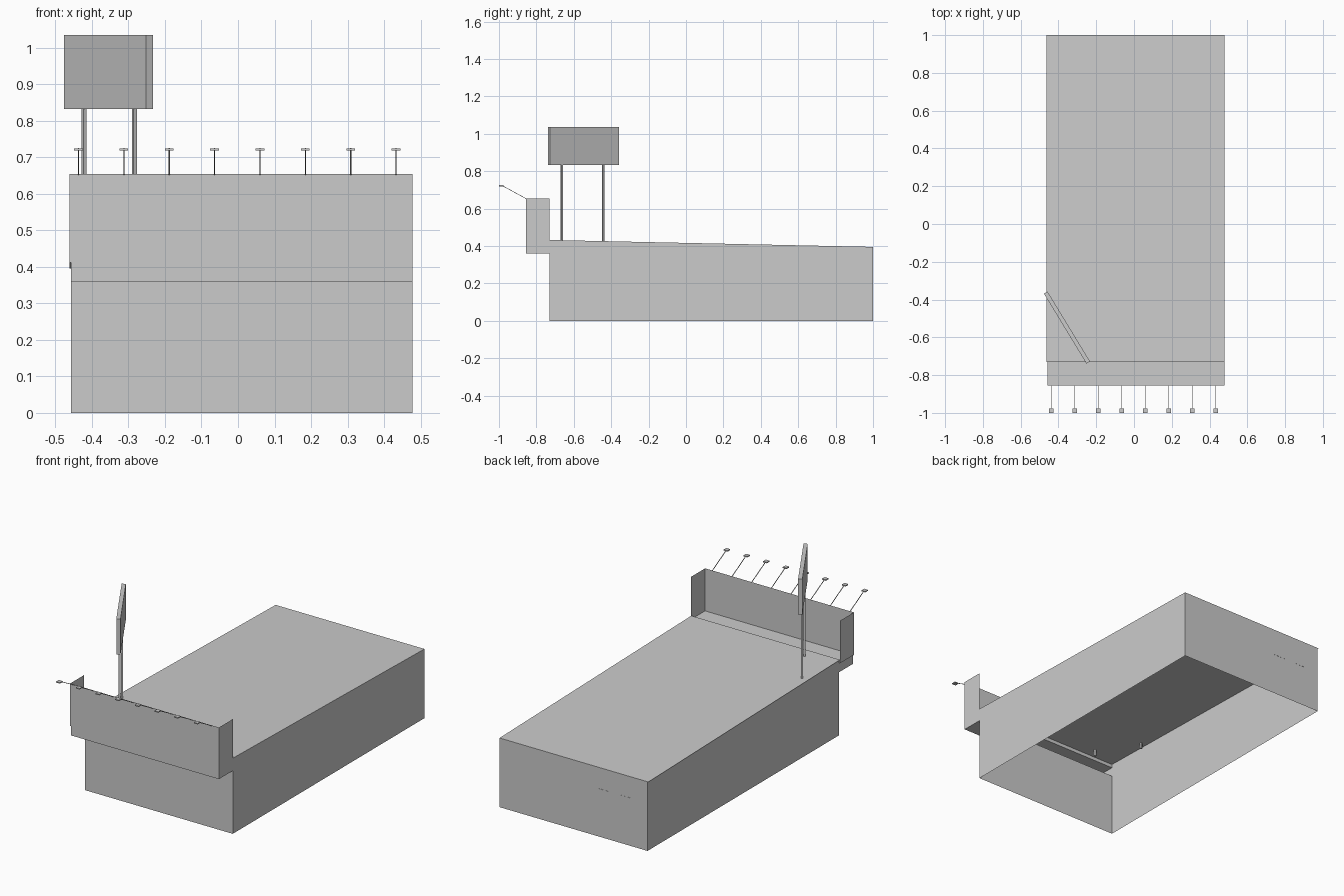
import bpy
import math
from mathutils import Vector, Matrix

if "Cube" in bpy.data.objects:
    bpy.data.objects.remove(bpy.data.objects["Cube"])

XL, XR = -0.457, 0.478            # building sides
YF, YB, YC = -0.73, 1.0, -0.855   # front wall, back wall, canopy face
ROOF_F, ROOF_B = 0.432, 0.395     # roof height at front and back
SOFFIT, DECK, TOP = 0.36, 0.412, 0.655


def mesh(name, verts, faces):
    me = bpy.data.meshes.new(name)
    me.from_pydata(verts, [], faces)
    me.update()
    ob = bpy.data.objects.new(name, me)
    bpy.context.collection.objects.link(ob)
    return ob


def sheet(name, *pts):
    return mesh(name, pts, [tuple(range(len(pts)))])


def box(name, center, size, rot=None):
    bpy.ops.mesh.primitive_cube_add(size=1)
    ob = bpy.context.object
    ob.name = name
    m = rot.to_4x4() if rot else Matrix.Identity(4)
    ob.matrix_world = Matrix.Translation(center) @ m @ Matrix.Diagonal((*size, 1))
    return ob


# Building shell: thin walls, open underneath
for name, x in (("left_wall", XL), ("right_wall", XR)):
    sheet(name, (x, YF, 0), (x, YB, 0), (x, YB, ROOF_B), (x, YF, ROOF_F))
sheet("back_wall", (XR, YB, 0), (XL, YB, 0), (XL, YB, ROOF_B), (XR, YB, ROOF_B))
sheet("front_wall", (XL, YF, 0), (XR, YF, 0), (XR, YF, SOFFIT), (XL, YF, SOFFIT))

# Sloping roof and the small step down to the canopy deck
XE = -0.462
sheet("roof", (XE, YF, ROOF_F), (XR, YF, ROOF_F), (XR, YB, ROOF_B), (XE, YB, ROOF_B))
sheet("roof_step", (XE, YF, DECK), (XR, YF, DECK), (XR, YF, ROOF_F), (XE, YF, ROOF_F))

# Front canopy: soffit, deck, face and two side panels
for name, z in (("canopy_soffit", SOFFIT), ("canopy_deck", DECK)):
    sheet(name, (XL, YC, z), (XR, YC, z), (XR, YF, z), (XL, YF, z))
sheet("canopy_face", (XL, YC, SOFFIT), (XR, YC, SOFFIT), (XR, YC, TOP),
      (XE, YC, TOP), (XE, YC, DECK), (XL, YC, DECK))
for side, x, xu in (("left", XL, XE), ("right", XR, XR)):
    sheet(side + "_canopy_end", (x, YC, SOFFIT), (x, YF, SOFFIT), (x, YF, DECK), (x, YC, DECK))
    sheet(side + "_parapet", (xu, YC, DECK), (xu, YF, DECK), (xu, YF, TOP), (xu, YC, TOP))

# Two vents low on the back wall
for x in (-0.185, -0.328):
    box("back_vent", (x, YB - 0.003, 0.257), (0.073, 0.008, 0.034))

# Angled roof sign on two posts
turn = Matrix.Rotation(math.radians(-58.7), 3, 'Z')
box("sign_board", (-0.355, -0.548, 0.9335), (0.433, 0.022, 0.203), turn)
for x, y in ((-0.284, -0.665), (-0.422, -0.443)):
    box("sign_post", (x, y, 0.613), (0.01, 0.01, 0.44), turn)

# Row of lamps reaching out over the front
start, end = Vector((0, YC, TOP - 0.002)), Vector((0, -0.985, 0.724))
tilt = (end - start).to_track_quat('Z', 'Y').to_matrix()
for i in range(8):
    x = -0.437 + i * 0.1243
    box("lamp_arm", (start + end) / 2 + Vector((x, 0, 0)),
        (0.003, 0.003, (end - start).length), tilt)
    box("lamp_head", (x, -0.988, 0.722), (0.024, 0.024, 0.006))
